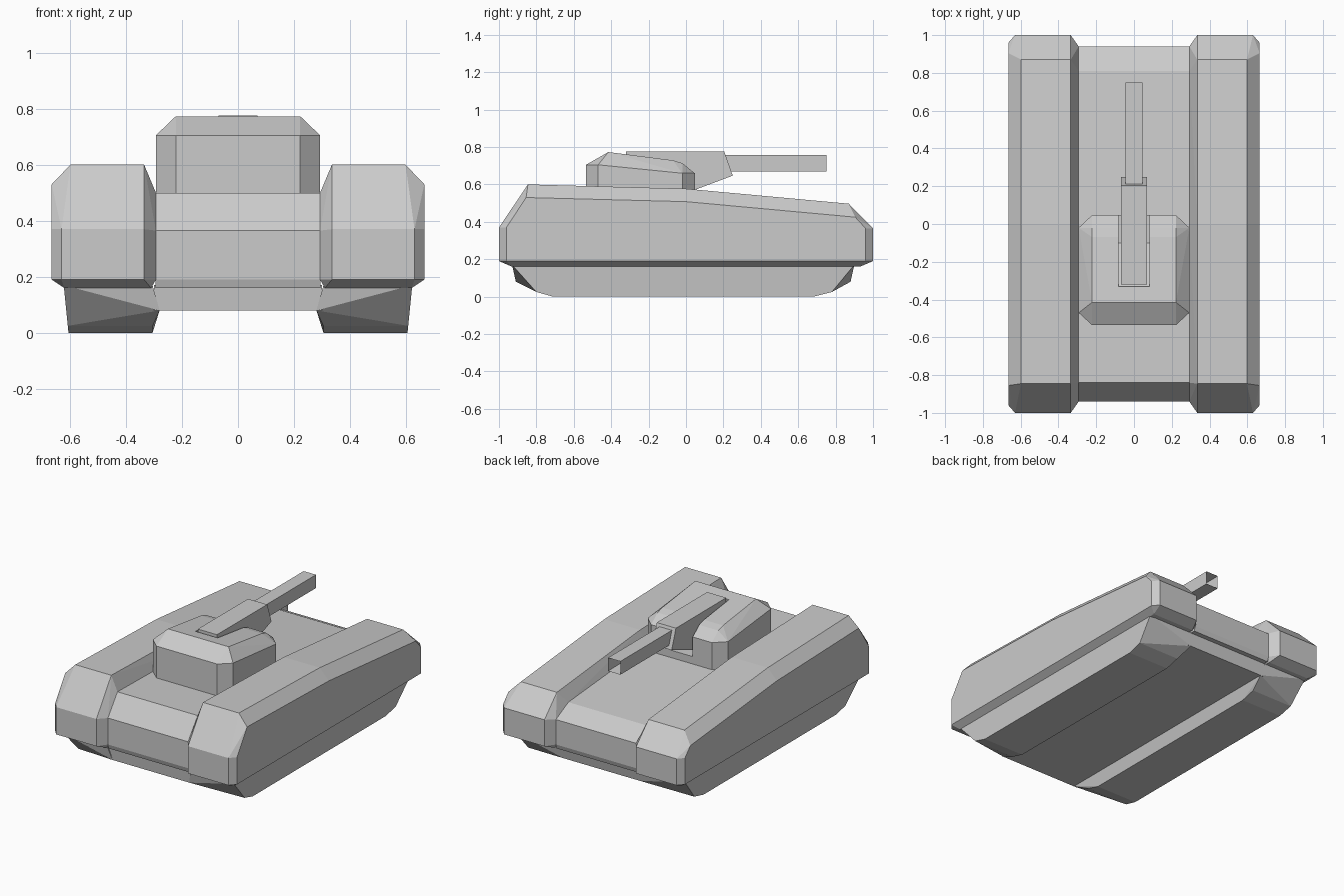
import bpy, bmesh, math

if "Cube" in bpy.data.objects:
    bpy.data.objects.remove(bpy.data.objects["Cube"])


def finish(name, bm, mirror=False):
    bmesh.ops.recalc_face_normals(bm, faces=bm.faces)
    mesh = bpy.data.meshes.new(name)
    bm.to_mesh(mesh)
    bm.free()
    ob = bpy.data.objects.new(name, mesh)
    bpy.context.collection.objects.link(ob)
    if mirror:
        ob.modifiers.new("mirror", "MIRROR")
    return ob


def hull(name, points, mirror=False):
    """Faceted convex solid through the given corner points."""
    bm = bmesh.new()
    for p in points:
        bm.verts.new(p)
    res = bmesh.ops.convex_hull(bm, input=bm.verts)
    loose = {v for v in res["geom_interior"] if isinstance(v, bmesh.types.BMVert)}
    bmesh.ops.delete(bm, geom=list(loose), context="VERTS")
    bmesh.ops.dissolve_limit(bm, angle_limit=math.radians(1),
                             verts=bm.verts, edges=bm.edges)
    return finish(name, bm, mirror)


def at_x(x, profile):
    return [(x, y, z) for y, z in profile]


def both(half, profile):
    return at_x(-half, profile) + at_x(half, profile)


# Centre hull between the side pods
body_profile = [(-0.93, 0.16), (-0.94, 0.19), (-0.94, 0.365), (-0.84, 0.5),
                (0, 0.485), (0.81, 0.42), (0.94, 0.355), (0.94, 0.19), (0.93, 0.16)]
hull("body", both(0.295, body_profile))

# Belly plate
hull("belly", both(0.3, [(-0.92, 0.17), (-0.91, 0.08), (0.88, 0.08), (0.9, 0.17)]))

# Side pods: inner edge, flat crown and set-in outer face
crown = [(-0.845, 0.6), (0, 0.577), (0.87, 0.497)]
ends = [(-1, 0.19), (-1, 0.37), (1, 0.365), (1, 0.19)]
outer = [(-0.96, 0.19), (-0.96, 0.37), (-0.855, 0.53), (0, 0.508),
         (0.905, 0.425), (0.96, 0.365), (0.96, 0.19)]
under = [(-0.93, 0.16), (0.93, 0.16)]
hull("side_pod",
     at_x(0.293, body_profile[1:-1]) + at_x(0.335, crown + ends)
     + at_x(0.598, crown) + at_x(0.63, ends) + at_x(0.665, outer)
     + at_x(0.31, under) + at_x(0.62, under), mirror=True)

# Tracks below the pods
track = [(-0.93, 0.17), (-0.8, 0.025), (-0.71, 0), (0.68, 0), (0.78, 0.025), (0.9, 0.17)]
hull("track",
     [(x0 + k * z, y, z) for x0, k in ((0.305, 0), (0.605, 0.1)) for y, z in track]
     + at_x(0.28, [(-0.91, 0.08), (0.88, 0.08)]), mirror=True)

# Turret: bevelled octagon base rising to a sloped roof
turret_pts = []
for s in (-1, 1):
    for z_front, z_back in ((0.45, 0.45), (0.705, 0.66)):
        turret_pts += [(s * 0.222, -0.535, z_front), (s * 0.293, -0.47, z_front),
                       (s * 0.293, -0.02, z_back), (s * 0.222, 0.047, z_back)]
    turret_pts += [(s * 0.222, -0.415, 0.773), (s * 0.222, -0.07, 0.729),
                   (s * 0.222, -0.02, 0.714)]
turret = hull("turret", turret_pts)

# Slot in the turret for the gun mount
slot = hull("slot_cutter", both(0.082, [(-0.33, 0.9), (-0.33, 0.74), (-0.1, 0.53),
                                        (0.2, 0.53), (0.2, 0.9)]))
slot.hide_render = True
slot.hide_viewport = True
cut = turret.modifiers.new("slot", "BOOLEAN")
cut.operation = "DIFFERENCE"
cut.solver = "EXACT"
cut.object = slot

# Gun mount
hull("gun_mount", both(0.07, [(-0.32, 0.776), (-0.32, 0.74), (-0.1, 0.52),
                              (0.05, 0.572), (0.25, 0.647), (0.205, 0.775)]))

# Square barrel with hollow muzzle
bm = bmesh.new()
bmesh.ops.create_cube(bm, size=1)
for v in bm.verts:
    v.co = (v.co.x * 0.09, 0.45 + v.co.y * 0.6, 0.713 + v.co.z * 0.088)
muzzle = max(bm.faces, key=lambda f: f.calc_center_median().y)
bmesh.ops.inset_region(bm, faces=[muzzle], thickness=0.014)
for v in muzzle.verts:
    v.co.y -= 0.15
finish("barrel", bm)
# Deepen the bore without moving the rim
